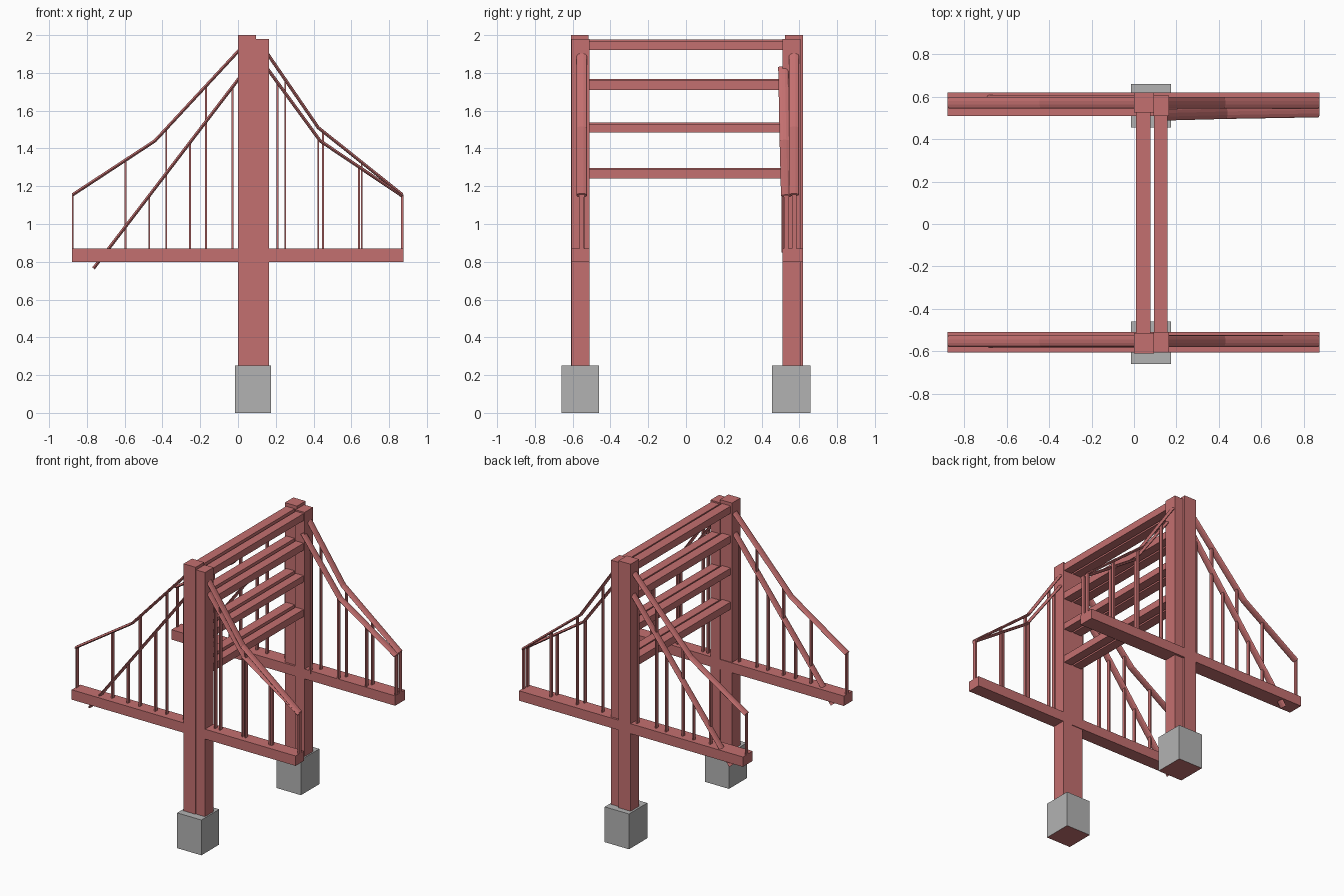
import bpy, bmesh
from math import sin, cos, pi
from mathutils import Vector

if "Cube" in bpy.data.objects:
    bpy.data.objects.remove(bpy.data.objects["Cube"])

red = bpy.data.materials.new("red_steel")
red.diffuse_color = (0.55, 0.16, 0.16, 1)
red.use_nodes = True
red.node_tree.nodes["Principled BSDF"].inputs["Base Color"].default_value = red.diffuse_color
grey = bpy.data.materials.new("grey_concrete")
grey.diffuse_color = (0.45, 0.45, 0.45, 1)
grey.use_nodes = True
grey.node_tree.nodes["Principled BSDF"].inputs["Base Color"].default_value = grey.diffuse_color


def finish(name, bm, mats):
    bmesh.ops.recalc_face_normals(bm, faces=bm.faces)
    me = bpy.data.meshes.new(name)
    bm.to_mesh(me)
    bm.free()
    for m in mats:
        me.materials.append(m)
    ob = bpy.data.objects.new(name, me)
    bpy.context.collection.objects.link(ob)
    return ob


def box(name, x, y, z, mats=(red,)):
    """Box from (min, max) pairs."""
    bm = bmesh.new()
    bmesh.ops.create_cube(bm, size=1)
    for v in bm.verts:
        v.co = [r[0] if c < 0 else r[1] for c, r in zip(v.co, (x, y, z))]
    return finish(name, bm, mats)


def strip(name, pts, half_w=0.027, half_t=0.009, sides=10):
    """Flattened round cable swept along points, wide in y."""
    pts = [Vector(p) for p in pts]
    bm = bmesh.new()
    rings = []
    for i, p in enumerate(pts):
        t = (pts[min(i + 1, len(pts) - 1)] - pts[max(i - 1, 0)]).normalized()
        n = Vector((-t.z, 0, t.x)).normalized()
        rings.append([bm.verts.new(p + Vector((0, half_w * cos(2 * pi * k / sides), 0))
                                   + n * half_t * sin(2 * pi * k / sides))
                      for k in range(sides)])
    for a, b in zip(rings, rings[1:]):
        for k in range(sides):
            j = (k + 1) % sides
            bm.faces.new((a[k], a[j], b[j], b[k]))
    bm.faces.new(rings[0])
    bm.faces.new(rings[-1])
    return finish(name, bm, (red,))


def on_path(pts, x):
    """Point of a cable path at the given x."""
    for a, b in zip(pts, pts[1:]):
        if a[0] <= x <= b[0]:
            return Vector(a).lerp(Vector(b), (x - a[0]) / (b[0] - a[0]))
    return Vector(pts[-1])


def cable(name, pts, hanger_xs, foot=0.85):
    strip(name, pts)
    for i, x in enumerate(hanger_xs):
        p = on_path(pts, x)
        box(f"{name}_hanger_{i}", (x - 0.005, x + 0.005),
            (p.y - 0.012, p.y + 0.012), (foot, p.z))


# per side: column y ranges, deck y range, cable centre lines
sides = {
    "front": dict(s=-1, tall=(-0.61, -0.515), short=(-0.605, -0.51), foot=(-0.66, -0.46),
                  deck=(-0.605, -0.51), main=-0.552, stay=-0.556, low=(-0.55, -0.552)),
    "back": dict(s=1, tall=(0.525, 0.62), short=(0.51, 0.605), foot=(0.455, 0.66),
                 deck=(0.51, 0.62), main=0.572, stay=0.582, low=(0.515, 0.53)),
}
for name, d in sides.items():
    # footing, with a red underside
    f = box(name + "_footing", (-0.015, 0.175), d["foot"], (0, 0.25), (grey, red))
    for p in f.data.polygons:
        if p.normal.z < -0.5:
            p.material_index = 1
    # twin columns and deck beam
    box(name + "_tall_column", (0, 0.095), d["tall"], (0.2, 2.0))
    box(name + "_short_column", (0.09, 0.165), d["short"], (0.2, 1.98))
    box(name + "_deck_beam", (-0.88, 0.875), d["deck"], (0.8, 0.87))
    # left cables
    m, st, lo = d["main"], d["stay"], d["low"]
    cable(name + "_left_cable", [(-0.875, m, 1.155), (-0.44, m, 1.44), (0.02, m, 1.935)],
          (-0.875, -0.595, -0.38, -0.17))
    cable(name + "_left_stay", [(-0.765, st, 0.765), (0.02, st, 1.79)],
          (-0.47, -0.255, -0.03))
    # right cables
    cable(name + "_right_upper_cable", [(0.15, m, 1.91), (0.425, m, 1.51), (0.87, m, 1.155)],
          (0.25, 0.45, 0.655, 0.87))
    cable(name + "_right_lower_cable",
          [(0.15, lo[0], 1.83), (0.435, (lo[0] + lo[1]) / 2, 1.44), (0.87, lo[1], 1.148)],
          (0.21, 0.425, 0.64, 0.868))

# paired cross bars between the towers
for i, (z0, z1) in enumerate([(1.24, 1.29), (1.485, 1.53), (1.71, 1.76), (1.92, 1.97)]):
    box(f"left_cross_bar_{i}", (0.01, 0.077), (-0.53, 0.54), (z0 + 0.005, z1 + 0.007))
    box(f"right_cross_bar_{i}", (0.095, 0.157), (-0.53, 0.53), (z0, z1))
